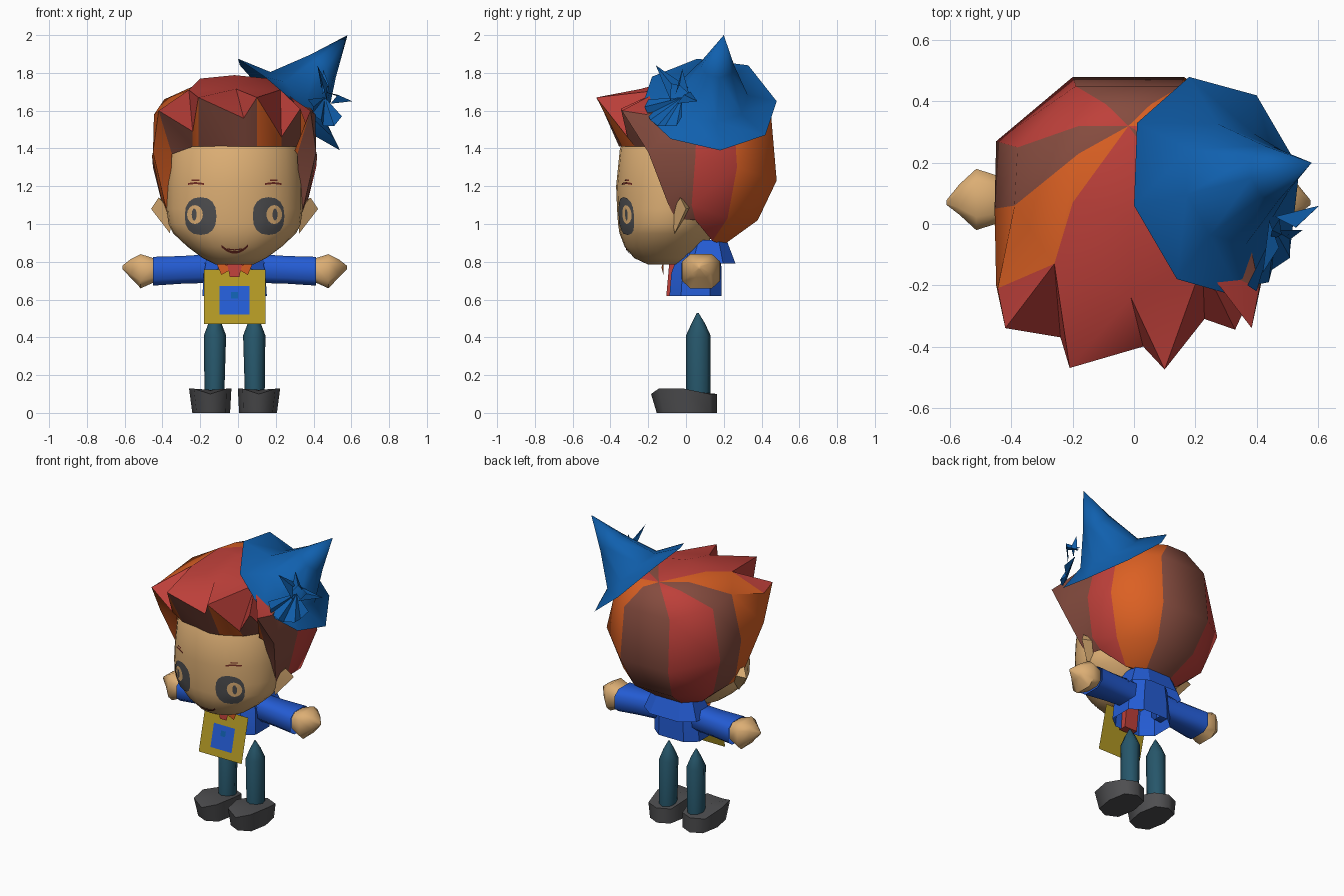
import bpy, bmesh, math
from mathutils import Vector
from mathutils.bvhtree import BVHTree

if "Cube" in bpy.data.objects:
    bpy.data.objects.remove(bpy.data.objects["Cube"])

CX = -0.018  # symmetry plane of the figure


def lin(c):
    c /= 255
    return c / 12.92 if c <= 0.04045 else ((c + 0.055) / 1.055) ** 2.4


MATS = {}
for key, rgb in {"red": (190, 64, 58), "orange": (219, 96, 35), "brown": (134, 76, 63),
                 "skin": (220, 174, 116), "jacket_blue": (36, 92, 212), "hat_blue": (16, 96, 174),
                 "teal": (38, 86, 106), "dark_grey": (78, 78, 80), "yellow": (178, 152, 36),
                 "dark_red": (112, 44, 34)}.items():
    MATS[key] = bpy.data.materials.new(key)
    MATS[key].diffuse_color = (*[lin(c) for c in rgb], 1)


def build(name, faces, angle=30):
    """Make an object from (points, colour) faces, welding shared corners."""
    bm = bmesh.new()
    cols = []
    for pts, col in faces:
        if col not in cols:
            cols.append(col)
        f = bm.faces.new([bm.verts.new(p) for p in pts])
        f.material_index = cols.index(col)
        f.smooth = True
    bmesh.ops.remove_doubles(bm, verts=bm.verts, dist=1e-4)
    bmesh.ops.recalc_face_normals(bm, faces=bm.faces)
    me = bpy.data.meshes.new(name)
    bm.to_mesh(me)
    bm.free()
    for c in cols:
        me.materials.append(MATS[c])
    me.set_sharp_from_angle(angle=math.radians(angle))
    ob = bpy.data.objects.new(name, me)
    bpy.context.collection.objects.link(ob)
    return ob


def loft(rings, col, caps=(True, True)):
    faces = []
    for a, b in zip(rings, rings[1:]):
        n = len(a)
        for i in range(n):
            j = (i + 1) % n
            faces.append(([a[i], a[j], b[j], b[i]], col))
    if caps[0]:
        faces.append((rings[0], col))
    if caps[1]:
        faces.append((rings[-1], col))
    return faces


def spow(v, p):
    return math.copysign(abs(v) ** (2 / p), v)


def ring(z, hw, yf, yb, n=8, x=CX, p=2, turn=0.0):
    """Horizontal superellipse ring."""
    ts = [math.tau * (i + turn) / n for i in range(n)]
    return [(x + hw * spow(math.cos(t), p), (yf + yb) / 2 + (yb - yf) / 2 * spow(math.sin(t), p), z) for t in ts]


def mir(p):
    return (2 * CX - p[0], p[1], p[2])


def mirf(faces):
    return [([mir(p) for p in pts], c) for pts, c in faces]


def pair(name, faces, angle=30):
    build("left_" + name, faces, angle)
    build("right_" + name, mirf(faces), angle)


# Head
rows = [(.785, .1, -.2, 0), (.82, .17, -.275, .04), (.88, .25, -.325, .1), (.95, .325, -.352, .15),
        (1.0, .35, -.36, .17), (1.08, .36, -.365, .2), (1.2, .36, -.37, .25), (1.4, .345, -.35, .25),
        (1.55, .25, -.25, .15)]
head = build("head", loft([ring(*r, n=28) for r in rows], "skin"), 40)
tree = BVHTree.FromPolygons([v.co for v in head.data.vertices], [p.vertices[:] for p in head.data.polygons])


def on_face(x, z, off):
    hit = tree.ray_cast(Vector((x, -2, z)), Vector((0, 1, 0)))[0]
    return (x, hit.y - off, z)


def face_oval(cx, cz, w, h, col, off, n=16, p=2.0):
    """Oval plate hugging the face."""
    ts = [math.tau * i / n for i in range(n)]
    rs = [[on_face(cx + w * k * spow(math.cos(t), p), cz + h * k * spow(math.sin(t), p), off) for t in ts]
          for k in (1, .75, .5, .25)]
    return loft(rs, col, (False, True))


def face_strip(pts, t, col):
    """Thin painted line along points on the face."""
    return [([on_face(a[0], a[1], .005), on_face(b[0], b[1], .005),
              on_face(b[0], b[1] + t, .005), on_face(a[0], a[1] + t, .005)], col)
            for a, b in zip(pts, pts[1:])]


# Eyes, brows, mouth
pair("eye", face_oval(-.198, 1.042, .084, .1, "dark_grey", .005, p=2.4))
pair("eye_iris", face_oval(-.228, 1.05, .042, .05, "skin", .008))
pair("pupil", face_oval(-.232, 1.05, .013, .032, "dark_grey", .0095))
pair("brow", face_strip([(-.265, 1.207), (-.225, 1.212), (-.18, 1.207)], .01, "dark_red")
     + face_strip([(-.245, 1.228), (-.205, 1.228)], .008, "dark_red"))
build("mouth", face_strip([(CX + .014 * i, .843 + .0014 * i * i) for i in range(-5, 6)], .013, "dark_red")
      + face_strip([(CX - .04, .865), (CX, .86), (CX + .04, .865)], .006, "dark_red"))

# Ears
pair("ear", [(t, "skin") for t in (
    [(-.35, -.08, 1.06), (-.46, .0, 1.08), (-.42, -.03, 1.14)],
    [(-.35, -.08, 1.06), (-.42, -.03, 1.14), (-.35, .03, 1.09)],
    [(-.35, -.08, 1.06), (-.36, -.06, .95), (-.46, .0, 1.08)],
    [(-.36, -.06, .95), (-.35, .03, 1.09), (-.46, .0, 1.08)],
    [(-.42, -.03, 1.14), (-.46, .0, 1.08), (-.35, .03, 1.09)])])

# Hair: columns from crown to nape, striped per column
pole, top = (CX, .32, 1.745), (CX, .03, 1.788)
A = [(-.09, .39, 1.72), (-.19, .45, 1.58), (-.2, .48, 1.23), (-.16, .38, 1.02), (-.11, .2, .89)]
B = [(-.18, .32, 1.73), (-.38, .25, 1.63), (-.45, .27, 1.3), (-.36, .22, 1.03), (-.22, .14, .91)]
C = [(-.18, .23, 1.755), (-.39, .06, 1.66), (-.455, .05, 1.36), (-.40, .03, 1.1), (-.35, .05, 1.02)]
D = [(-.2, .07, 1.77), (-.445, -.21, 1.58), (-.45, -.2, 1.38), (-.39, -.1, 1.12), (-.365, -.06, 1.03)]
mA, mD = [mir(p) for p in A], [mir(p) for p in D]


def forehead(x, z, off=0.0):
    return (x, -.05 - .315 * math.sqrt(max(0, 1 - ((x - CX) / .36) ** 2)) - off, z)


def columns(a, b, col):
    f = [([pole, a[0], b[0]], col)]
    return f + [([a[i], b[i], b[i + 1], a[i + 1]], col) for i in range(4)]


G0, tip1, fold = forehead(-.35, 1.37), (-.42, -.34, 1.60), (-.26, -.13, 1.71)


def side(col):
    """Side panel with the front strand closing against the face."""
    f = [([pole, C[0], D[0]], col), ([C[0], C[1], fold, D[0]], col), ([C[1], D[1], fold], col),
         ([tip1, D[1], D[2]], col), ([G0, tip1, D[2]], col), ([D[1], tip1, fold], "red")]
    f += [([C[i], D[i], D[i + 1], C[i + 1]], col) for i in (1, 2, 3)]
    return f + [([G0, D[i], D[i + 1]], col) for i in (2, 3)]


hair = columns(A, mA, "brown") + [([B[4], A[4], mA[4], mir(B[4])], "brown")]
hair += columns(A, B, "red") + columns(B, C, "brown") + side("orange")
hair += mirf(columns(A, B, "orange") + columns(B, C, "red") + side("brown"))
# Fringe: lock tips jut forward, folds between them dip down to the forehead
tips = [tip1, (-.21, -.47, 1.67), (.10, -.475, 1.67), (.33, -.345, 1.61), mir(tip1)]
dips = [(-.24, -.37, 1.49), (.03, -.40, 1.56), (.23, -.31, 1.46), (.36, -.28, 1.53)]
folds = [fold, (-.01, -.24, 1.715), mir(fold), mir(fold)]
edge = [p for pr in zip(tips, dips) for p in pr] + [tips[4]]
G = [G0] + [forehead(e[0], 1.41, -.008) for e in edge[1:-2]] + [forehead(.30, 1.39), mir(G0)]
under = ["brown", "orange", "brown", "brown", "orange", "brown", "orange", "orange"]
hair += [([edge[i], edge[i + 1], G[i + 1], G[i]], under[i]) for i in range(8)]
for i in range(4):
    hair += [([folds[i], tips[i], dips[i]], "red"), ([folds[i], dips[i], tips[i + 1]], "red")]
    if i < 2:
        hair += [([folds[i], tips[i + 1], folds[i + 1]], "red"), ([top, folds[i], folds[i + 1]], "red")]
hair += [([pole, D[0], top], "red"), ([pole, top, mD[0]], "red"),
         ([D[0], fold, top], "red"), ([mD[0], mir(fold), top], "red")]
build("hair", hair, 50)

# Tilted pointed hat with a saucer brim
brim = [Vector(p) for p in ((0, .06, 1.875), (.01, .33, 1.84), (.18, .48, 1.65), (.40, .42, 1.47),
                            (.54, .18, 1.39), (.51, -.08, 1.45), (.35, -.24, 1.60), (.14, -.18, 1.78))]
mid = Vector((.27, .12, 1.63))
base = Vector((.32, .13, 1.67))
tip = Vector((.58, .2, 2.0))
crown = [base + (p - mid) * .55 for p in brim]
neck = [base.lerp(tip, .5) + (p - mid) * .25 for p in brim]
hat = loft([brim, crown, neck], "hat_blue", (False, False))
hat += [([neck[i], neck[(i + 1) % 8], tip], "hat_blue") for i in range(8)]
build("hat", hat, 50)

# Pleated rosette on the hat with three pointed ribbon ends
hub = Vector((.46, -.02, 1.67))
arc = [Vector(p) for p in ((.37, -.2, 1.66), (.40, -.22, 1.62), (.39, -.2, 1.58), (.44, -.19, 1.55),
                           (.45, -.15, 1.52), (.51, -.11, 1.52), (.51, -.05, 1.52), (.55, -.02, 1.57))]
flower = [([hub, a, b], "hat_blue") for a, b in zip(arc, arc[1:])]
for t, s in (((.605, .06, 1.65), .05), ((.42, -.16, 1.84), .06), ((.45, -.02, 1.82), .04)):
    t = Vector(t)
    wide = (t - hub).cross(Vector((.67, -.3, .68))).normalized() * s
    foot = hub.lerp(t, .1)
    ridge = hub.lerp(t, .3) + Vector((.025, -.015, .02))
    flower += [([foot + wide, t, ridge], "hat_blue"), ([foot - wide, t, ridge], "hat_blue")]
build("hat_rosette", flower, 20)

# Jacket and collar
build("jacket", loft([ring(.62, .18, -.095, .195, p=3, turn=.5), ring(.74, .172, -.085, .195, p=3, turn=.5),
                      ring(.86, .145, -.04, .19, p=3, turn=.5)], "jacket_blue", (False, False)))
build("collar", loft([ring(.79, .21, -.04, .27, p=3, turn=.5), ring(.915, .16, .02, .22, p=3, turn=.5)],
                     "jacket_blue", (False, False)))

# Scarf: bow and hanging tail
build("scarf", [([(CX, -.13, .77), (CX + s * .1, -.12, .80), (CX + s * .07, -.12, .73)], "orange") for s in (-1, 1)]
      + [([(CX - .04, -.13, .79), (CX + .04, -.13, .79), (CX + .025, -.135, .72), (CX - .025, -.135, .72)], "red")])
build("scarf_tail", loft([ring(.62, .05, -.105, -.05, n=4, turn=.5, p=20),
                          ring(.79, .05, -.09, -.03, n=4, turn=.5, p=20)], "red"))


# Bib with a square patch, tilted forward
def bib_quad(hw, z0, z1, off, col):
    def y(z):
        return -.1 - (.74 - z) * .25 - off
    return [([(CX - hw, y(z0), z0), (CX + hw, y(z0), z0), (CX + hw, y(z1), z1), (CX - hw, y(z1), z1)], col)]


build("bib", bib_quad(.163, .47, .76, 0, "yellow"))
build("bib_patch", bib_quad(.08, .52, .672, .004, "jacket_blue"))
build("bib_mark", bib_quad(.018, .605, .64, .007, "hat_blue"))


# Sleeves and hands
def xring(x, z, ry, rz, y=.08):
    return [(x, y + a, z + b) for a, b, _ in ring(0, ry, -rz, rz, x=0, p=3.2, turn=.5)]


pair("sleeve", loft([xring(-.13, .765, .075, .08), xring(-.3, .757, .09, .077), xring(-.45, .75, .108, .08)],
                    "jacket_blue", (False, False)), 60)
pair("hand", loft([xring(-.44, .755, .08, .065), xring(-.515, .75, .105, .095),
                   xring(-.57, .765, .052, .05), xring(-.612, .77, .008, .01, .07)], "skin"), 65)

# Legs with pointed tops
pair("leg", loft([ring(.08, .052, .0, .13, x=-.125), ring(.41, .059, .0, .13, x=-.122),
                  ring(.475, .034, .03, .1, x=-.122), ring(.53, .004, .058, .066, x=-.122)], "teal"), 60)

# Shoes: rounded sole flaring up to a slightly raised toe
sole = ring(0, .1, -.155, .165, x=-.142, p=2.7)
upper = [(x, y, .1 if y > .1 or y < -.17 else .128) for x, y, _ in ring(0, .112, -.185, .165, x=-.147, p=2.7)]
pair("shoe", loft([sole, upper], "dark_grey", (True, False))
     + [([upper[i], upper[(i + 1) % 8], (-.145, -.03, .122)], "dark_grey") for i in range(8)], 60)

for m in bpy.data.materials:
    if m.users and not m.is_grease_pencil:
        m.use_nodes = True
        m.node_tree.nodes["Principled BSDF"].inputs["Base Color"].default_value = m.diffuse_color
